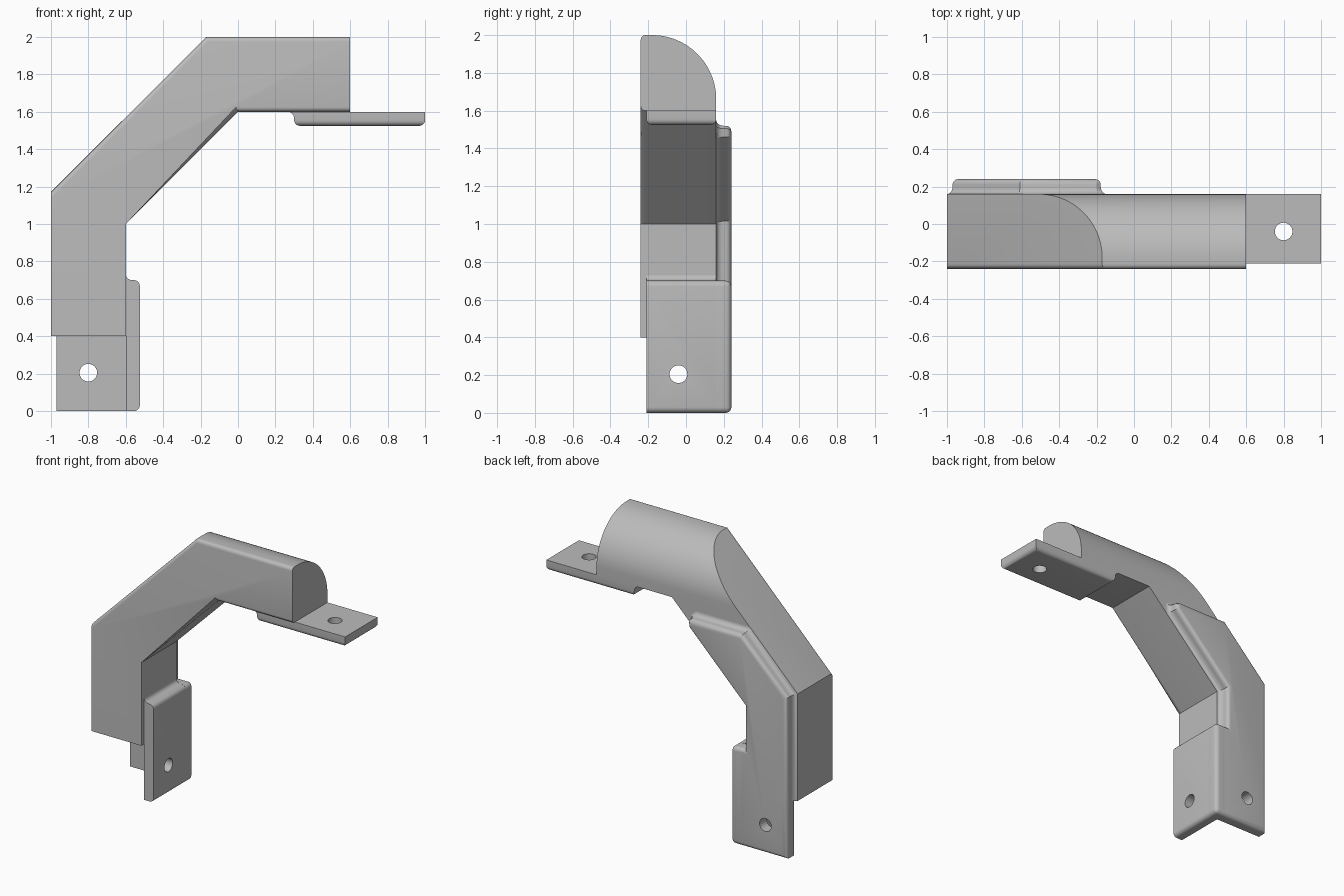
import bpy, bmesh, math
from mathutils import Vector

cube = bpy.data.objects.get("Cube")
if cube:
    bpy.data.objects.remove(cube)

# One plain grey finish
grey = bpy.data.materials.new("plain_grey")
grey.use_nodes = True
colour = (0.5, 0.5, 0.5, 1)
grey.diffuse_color = colour
for node in grey.node_tree.nodes:
    if node.type == "BSDF_PRINCIPLED":
        node.inputs["Base Color"].default_value = colour


def place(axis, u, v, w):
    """Put profile point (u, v) at depth w along the axis."""
    return {"x": (w, u, v), "y": (u, w, v), "z": (u, v, w)}[axis]


def finish(name, bm):
    bmesh.ops.recalc_face_normals(bm, faces=bm.faces)
    mesh = bpy.data.meshes.new(name)
    bm.to_mesh(mesh)
    bm.free()
    mesh.materials.append(grey)
    obj = bpy.data.objects.new(name, mesh)
    bpy.context.collection.objects.link(obj)
    return obj


def prism(name, profile, axis, start, end, rounded=None, radius=0.03):
    """Extrude a profile and round the edges chosen by a rule on both ends."""
    bm = bmesh.new()
    rings = [[bm.verts.new(place(axis, u, v, w)) for u, v in profile] for w in (start, end)]
    n = len(profile)
    for ring in rings:
        bm.faces.new(ring)
    for i in range(n):
        j = (i + 1) % n
        bm.faces.new((rings[0][i], rings[0][j], rings[1][j], rings[1][i]))
    bmesh.ops.recalc_face_normals(bm, faces=bm.faces)
    if rounded:
        edges = [e for e in bm.edges if rounded(e.verts[0].co, e.verts[1].co)]
        bmesh.ops.bevel(bm, geom=edges, offset=radius, segments=5, profile=0.5,
                        affect="EDGES", clamp_overlap=True)
    return finish(name, bm)


def rect(u0, u1, v0, v1):
    return [(u0, v0), (u1, v0), (u1, v1), (u0, v1)]


def cove(corner, du, dv, steps=6):
    """Concave fillet section filling an inside corner."""
    u, v = corner
    arc = [(u + du * (1 - math.sin(t)), v + dv * (1 - math.cos(t)))
           for t in (math.pi / 2 * i / steps for i in range(steps + 1))]
    return [(u, v)] + arc


def boolean(obj, other, operation):
    mod = obj.modifiers.new("cut", "BOOLEAN")
    mod.operation, mod.solver, mod.object = operation, "EXACT", other
    other.hide_render = True
    bpy.context.view_layer.objects.active = obj
    bpy.ops.object.modifier_apply(modifier=mod.name)
    bpy.data.objects.remove(other)


def drill(obj, axis, u, v, w, radius=0.047, sides=32):
    circle = [(u + radius * math.cos(2 * math.pi * i / sides),
               v + radius * math.sin(2 * math.pi * i / sides)) for i in range(sides)]
    boolean(obj, prism("drill", circle, axis, w - 0.15, w + 0.15), "DIFFERENCE")


def smooth(obj):
    bpy.ops.object.select_all(action="DESELECT")
    obj.select_set(True)
    bpy.context.view_layer.objects.active = obj
    bpy.ops.object.shade_smooth_by_angle(angle=math.radians(25))


# Bent arm, with softened front edges on the slope and the upper run
FRONT, BACK, REAR = -0.24, 0.16, 0.24
arm_outline = [(-1, 0.4), (-1, 1.17), (-0.17, 2), (0.6, 2),
               (0.6, 1.6), (0, 1.6), (-0.6, 1), (-0.6, 0.4)]


def arm_soft(a, b):
    on_front = max(a.y, b.y) < FRONT + 0.01
    return on_front and abs(a.x - b.x) > 0.1 and min(a.z, b.z) > 0.9


arm = prism("bent_arm", arm_outline, "y", FRONT, BACK, arm_soft, 0.025)

# Quarter-round back of the upper run
arch = [(-0.5, 0), (BACK, 0)]
arch += [(-0.18 + 0.34 * math.cos(t), 1.66 + 0.34 * math.sin(t))
         for t in (math.pi / 2 * i / 24 for i in range(25))]
arch += [(-0.2, 2.0), (-0.2, 2.1), (-0.5, 2.1)]
boolean(arm, prism("arch_cutter", arch, "x", -1.2, 0.8), "INTERSECT")

# Back plate following the leg and the slope
plate_edge = [(-0.97, 0.4), (-0.97, 1.16), (-0.61, 1.52), (-0.2, 1.52),
              (-0.178, 1.505), (-0.182, 1.46), (-0.63, 1.015), (-0.63, 0.7)]
plate_outline = [(-0.97, 0)] + plate_edge + [(-0.525, 0.7), (-0.525, 0)]


def plate_soft(a, b):
    return min(a.y, b.y) > REAR - 0.01 or min(a.x, b.x) > -0.53 and abs(a.y - b.y) > 0.01 and a.x < -0.5


plate = prism("back_plate", plate_outline, "y", BACK, REAR, plate_soft)
drill(plate, "y", -0.8, 0.205, 0.2)


# Concave fillet sweeping round the back plate where it meets the arm
def sweep_cove(name, path, size):
    pts = [Vector(p) for p in path]
    bm = bmesh.new()
    rings = []
    for i, p in enumerate(pts):
        dirs = [(pts[k + 1] - pts[k]).normalized() for k in (i - 1, i) if 0 <= k < len(pts) - 1]
        normals = [Vector((-d.y, d.x)) for d in dirs]
        mitre = sum(normals, Vector((0, 0))).normalized()
        mitre = mitre / mitre.dot(normals[0])
        ring = []
        for offset, depth in cove((0, 0), size, 0.04):
            q = p + mitre * offset
            ring.append(bm.verts.new((q.x, BACK + depth, q.y)))
        rings.append(ring)
    for a, b in zip(rings, rings[1:]):
        for i in range(len(a)):
            j = (i + 1) % len(a)
            bm.faces.new((a[i], a[j], b[j], b[i]))
    bm.faces.new(rings[0])
    bm.faces.new(rings[-1])
    bmesh.ops.remove_doubles(bm, verts=bm.verts, dist=1e-5)
    return finish(name, bm)


plate_fillet = sweep_cove("back_plate_fillet", plate_edge, 0.03)


# Inner flange at the foot of the leg
def flange_soft(a, b):
    outer = min(a.x, b.x) > -0.53
    rear = min(a.y, b.y) > REAR - 0.01
    return outer and max(a.y, b.y) > -0.2 or rear and max(a.x, b.x) > -0.53


flange = prism("leg_flange", rect(-0.6, -0.525, 0, 0.7), "y", -0.21, REAR, flange_soft)
drill(flange, "x", -0.04, 0.205, -0.56)
flange_fillet = prism("leg_flange_fillet", cove((-0.6, 0.7), 0.035, 0.03), "y", -0.21, BACK)


# Mounting tab under the upper run
def tab_soft(a, b):
    return max(a.z, b.z) < 1.53


tab = prism("upper_tab", rect(0.3, 1, 1.525, 1.6), "y", -0.21, BACK, tab_soft)
drill(tab, "z", 0.8, -0.04, 1.56)
tab_fillet = prism("upper_tab_fillet", cove((0.3, 1.6), -0.035, -0.035), "y", -0.21, BACK)

for part in (arm, plate, plate_fillet, flange, flange_fillet, tab, tab_fillet):
    smooth(part)
